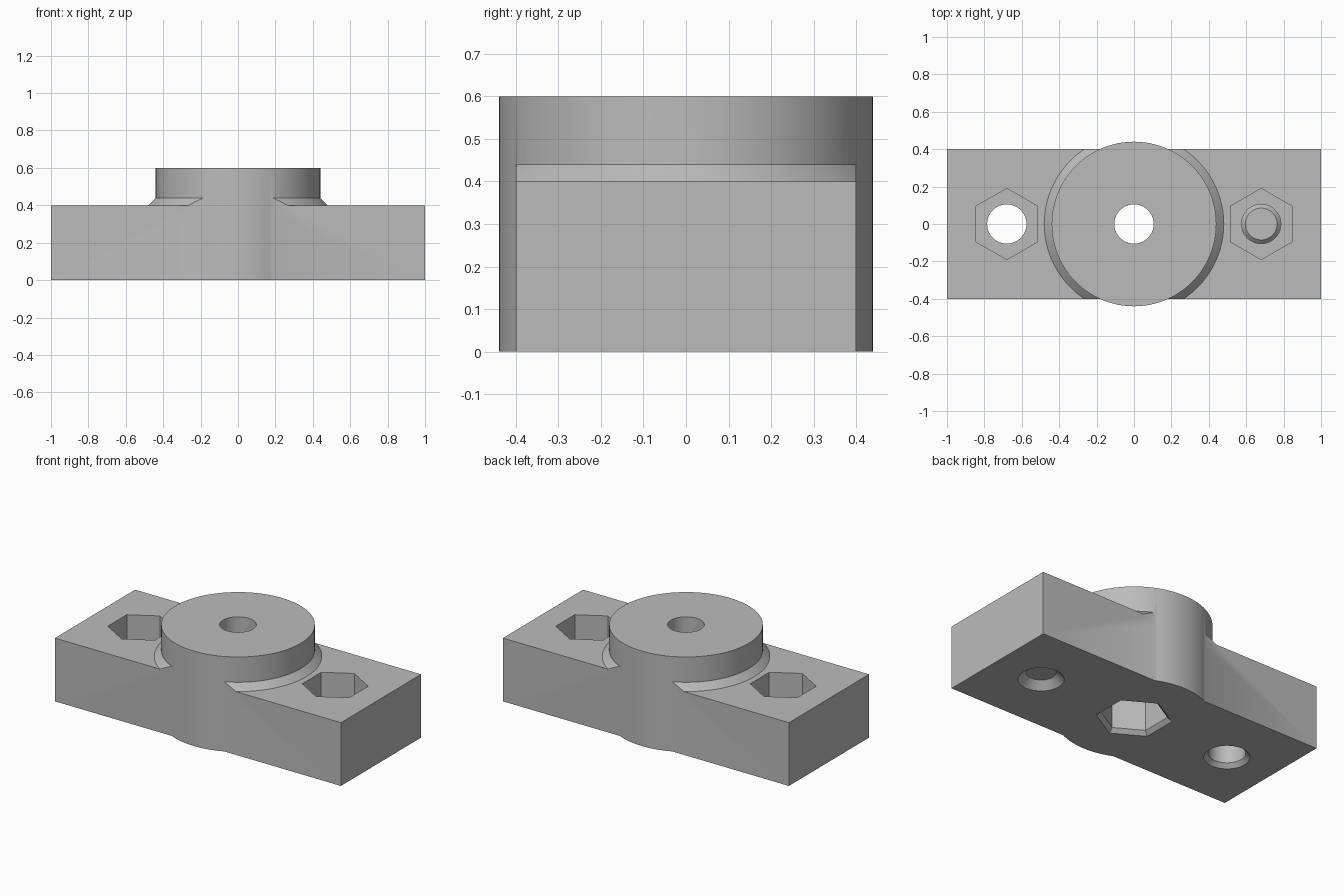
import bpy
import math

if "Cube" in bpy.data.objects:
    bpy.data.objects.remove(bpy.data.objects["Cube"], do_unlink=True)

SEGMENTS = 96
BOLT_R = 0.105
NUT_R = 0.19
BOLT_X = 0.68

grey = bpy.data.materials.new("plain_grey")
grey.use_nodes = True
grey.diffuse_color = (0.5, 0.5, 0.5, 1)
grey.node_tree.nodes["Principled BSDF"].inputs["Base Color"].default_value = (0.5, 0.5, 0.5, 1)


def box(name, size, z0):
    bpy.ops.mesh.primitive_cube_add(size=1, location=(0, 0, z0 + size[2] / 2))
    ob = bpy.context.object
    ob.name = name
    ob.scale = size
    bpy.ops.object.transform_apply(location=True, rotation=True, scale=True)
    return ob


def cone(name, r_bottom, r_top, z0, z1, x=0, sides=SEGMENTS):
    bpy.ops.mesh.primitive_cone_add(vertices=sides, radius1=r_bottom, radius2=r_top,
                                    depth=z1 - z0, location=(x, 0, (z0 + z1) / 2))
    ob = bpy.context.object
    ob.name = name
    return ob


def combine(target, tool, operation):
    """Apply a boolean and discard its helper."""
    mod = target.modifiers.new("combine", "BOOLEAN")
    mod.operation = operation
    mod.solver = "EXACT"
    mod.object = tool
    bpy.ops.object.select_all(action="DESELECT")
    bpy.context.view_layer.objects.active = target
    target.select_set(True)
    bpy.ops.object.modifier_apply(modifier=mod.name)
    bpy.data.objects.remove(tool, do_unlink=True)


def cut_countersink(target, radius, x, sides=SEGMENTS):
    """Bevel the lower mouth of a hole."""
    tool = cone("countersink", radius + 0.045, radius - 0.02, -0.02, 0.045, x, sides)
    combine(target, tool, "DIFFERENCE")


# Block with a round boss through its full height
body = box("mounting_block", (2, 0.8, 0.4), 0)

# Sloped collar around the boss, trimmed flush with the block sides
collar = cone("collar", 0.52, 0.38, 0.36, 0.5)
combine(collar, box("trim", (2, 0.8, 1), 0), "INTERSECT")
combine(body, collar, "UNION")
combine(body, cone("boss", 0.44, 0.44, 0, 0.6), "UNION")

# Bolt holes through the block and boss
for x in (-BOLT_X, 0, BOLT_X):
    combine(body, cone("bolt_hole", BOLT_R, BOLT_R, -0.1, 0.7, x), "DIFFERENCE")

# Hexagonal nut pockets open upward at the ends
for x in (-BOLT_X, BOLT_X):
    combine(body, cone("nut_pocket", NUT_R, NUT_R, 0.2, 0.7, x, 6), "DIFFERENCE")
    cut_countersink(body, BOLT_R, x)

# Central nut pocket open downward
combine(body, cone("center_pocket", NUT_R, NUT_R, -0.1, 0.4, 0, 6), "DIFFERENCE")
cut_countersink(body, NUT_R, 0, 6)

# One colour, rounded walls smooth and corners sharp
body.data.materials.clear()
body.data.materials.append(grey)
for face in body.data.polygons:
    face.material_index = 0
bpy.ops.object.select_all(action="DESELECT")
body.select_set(True)
bpy.context.view_layer.objects.active = body
bpy.ops.object.shade_smooth_by_angle(angle=math.radians(30))
